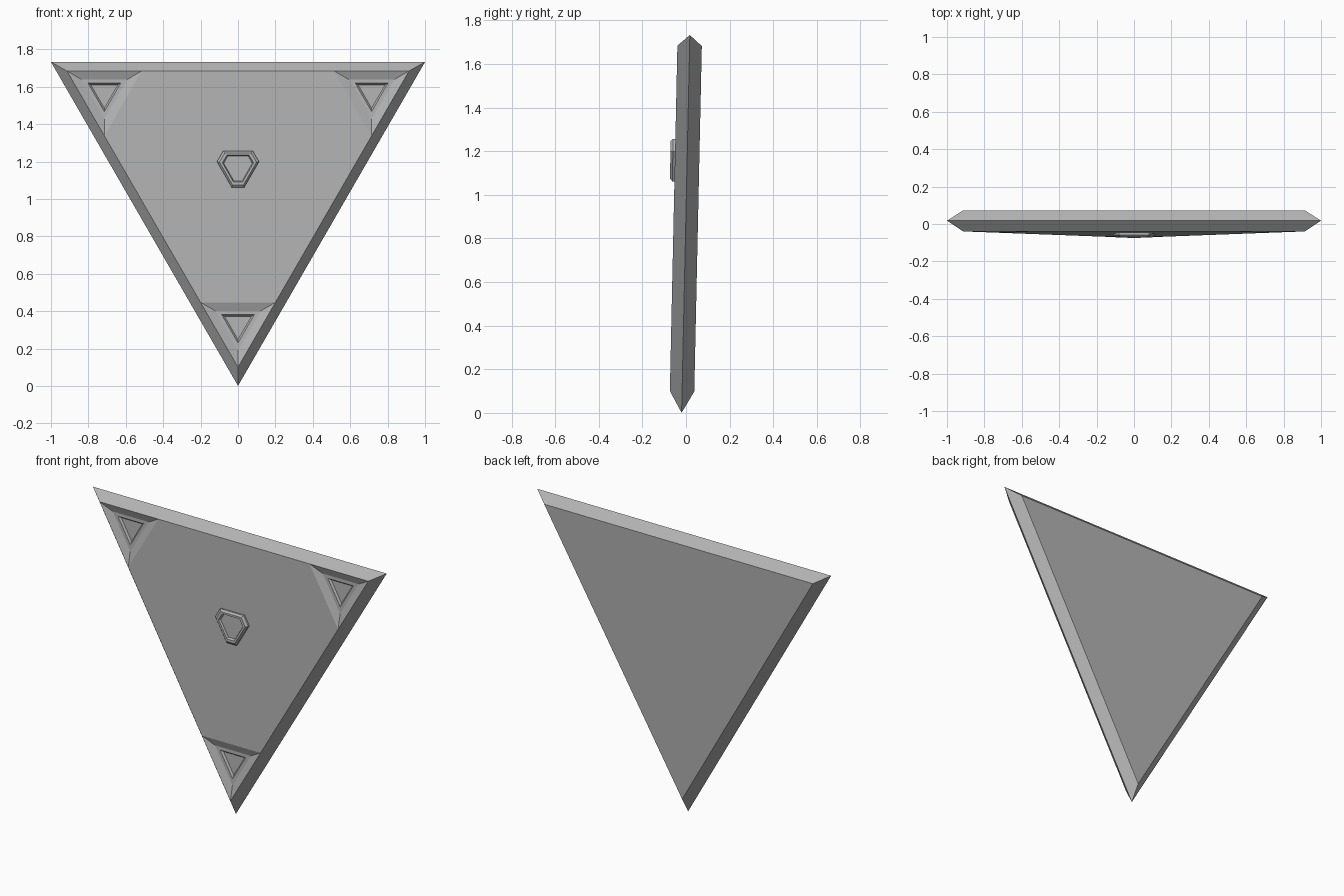
import bpy, bmesh
from math import sin, cos, pi, radians, sqrt
from mathutils import Vector, Matrix

cube = bpy.data.objects.get("Cube")
if cube:
    bpy.data.objects.remove(cube)

grey = bpy.data.materials.new("mid_grey")
grey.use_nodes = True
colour = (0.45, 0.45, 0.45, 1)
grey.diffuse_color = colour
grey.node_tree.nodes["Principled BSDF"].inputs["Base Color"].default_value = colour

# The slab leans slightly, top edge towards the back
POSE = Matrix.Translation((0, 0.005, 1.155)) @ Matrix.Rotation(radians(-1.25), 4, 'X')
HALF = 0.056          # half thickness of the slab
RIM, FACE = 2 / sqrt(3), 1.056   # corner radius at the rim and on the flat faces
POCKET = 0.4 / (FACE * sqrt(3))  # pocket size relative to the face


def triangle(radius, y, centre=Vector()):
    """Triangle pointing down in the XZ plane."""
    return [centre + Vector((radius * sin(a), y, -radius * cos(a)))
            for a in (0, 2 * pi / 3, 4 * pi / 3)]


def cut_triangle(long_side, short_side, y, centre):
    """Triangle with clipped corners, given the distances to its sides."""
    points = []
    for k in range(3):
        turn = Matrix.Rotation(k * 2 * pi / 3, 3, 'Y')
        x = (long_side - short_side / 2) / cos(pi / 6)
        points += [centre + turn @ Vector((s * x, y, -short_side)) for s in (1, -1)]
    return points


def face(bm, points):
    bm.faces.new([bm.verts.new(p) for p in points])


def bridge(bm, rings):
    for a, b in zip(rings, rings[1:]):
        n = len(a)
        for i in range(n):
            j = (i + 1) % n
            face(bm, (a[i], a[j], b[j], b[i]))


def finish(bm, name):
    bmesh.ops.remove_doubles(bm, verts=bm.verts, dist=1e-5)
    bmesh.ops.recalc_face_normals(bm, faces=bm.faces)
    bm.transform(POSE)
    mesh = bpy.data.meshes.new(name)
    bm.to_mesh(mesh)
    bm.free()
    mesh.materials.append(grey)
    obj = bpy.data.objects.new(name, mesh)
    bpy.context.collection.objects.link(obj)


# Slab: bevelled rim and flat back
bm = bmesh.new()
front = triangle(FACE, -HALF)
back = triangle(FACE, HALF)
bridge(bm, [front, triangle(RIM, 0), back])
face(bm, back)

# Front face between the corner pockets
outline = []
for i, corner in enumerate(front):
    outline += [corner.lerp(front[i - 1], POCKET), corner.lerp(front[(i + 1) % 3], POCKET)]
face(bm, outline)

# Corner pockets: sloping walls, flat floor, small sunken triangle
for corner in front:
    centre = Vector((corner.x, 0, corner.z)) * (1 - POCKET)
    rings = [triangle(r, depth - HALF, centre) for r, depth in
             ((FACE * POCKET, 0), (0.141, 0.018), (0.101, 0.018), (0.083, 0.03))]
    bridge(bm, rings)
    face(bm, rings[-1])
finish(bm, "triangular_slab")

# Raised central badge with a sunken middle
bm = bmesh.new()
middle = Vector((0, 0, 0.016))
rings = [cut_triangle(0.084 * s, 0.111 * s, -HALF - height, middle) for s, height in
         ((1, -0.005), (1, 0.010), (0.88, 0.021), (0.74, 0.021), (0.68, 0.008))]
bridge(bm, rings)
face(bm, rings[0])
face(bm, rings[-1])
finish(bm, "centre_badge")
